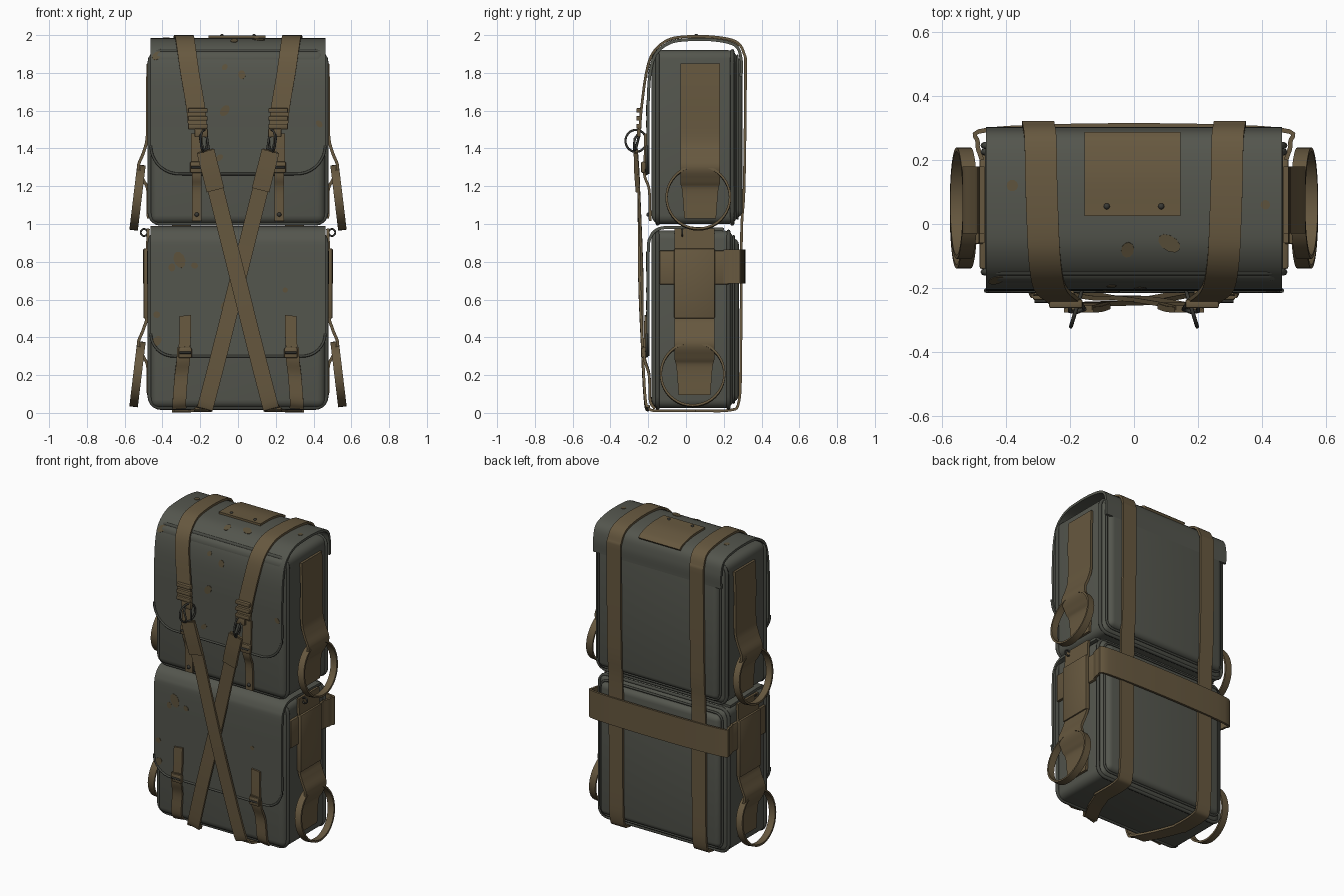
import bpy, bmesh, math
from mathutils import Vector, Matrix
from mathutils.bvhtree import BVHTree

if "Cube" in bpy.data.objects:
    bpy.data.objects.remove(bpy.data.objects["Cube"], do_unlink=True)


def material(name, r, g, b):
    m = bpy.data.materials.new(name)
    m.use_nodes = True
    m.diffuse_color = (r, g, b, 1)
    bsdf = m.node_tree.nodes["Principled BSDF"]
    bsdf.inputs["Base Color"].default_value = (r, g, b, 1)
    bsdf.inputs["Roughness"].default_value = 0.8
    return m


CANVAS = material("grey canvas", .088, .092, .075)
TRIM = material("dark canvas trim", .062, .065, .054)
STRAP = material("brown strap", .135, .098, .05)
METAL = material("dark metal", .04, .04, .034)
STAIN = material("brown stain", .11, .085, .045)


def finish(bm, name, mat, thick=0, angle=35):
    """Turn a bmesh into a shaded object, optionally thickened."""
    bmesh.ops.recalc_face_normals(bm, faces=bm.faces)
    me = bpy.data.meshes.new(name)
    bm.to_mesh(me)
    bm.free()
    ob = bpy.data.objects.new(name, me)
    bpy.context.collection.objects.link(ob)
    me.materials.append(mat)
    bpy.ops.object.select_all(action='DESELECT')
    ob.select_set(True)
    bpy.context.view_layer.objects.active = ob
    if thick:
        mod = ob.modifiers.new("thickness", 'SOLIDIFY')
        mod.thickness, mod.offset = thick, 0
        bpy.ops.object.modifier_apply(modifier=mod.name)
    bpy.ops.object.shade_smooth_by_angle(angle=math.radians(angle))
    return ob


def box(name, lo, hi, mat, bevel=.01, seg=3):
    lo, hi = Vector(lo), Vector(hi)
    bm = bmesh.new()
    bmesh.ops.create_cube(bm, size=1)
    for v in bm.verts:
        v.co = (lo + hi) / 2 + v.co * (hi - lo)
    bmesh.ops.bevel(bm, geom=bm.edges[:], offset=bevel, segments=seg, profile=.5, affect='EDGES')
    return finish(bm, name, mat)


def smooth_path(pts, steps=5):
    """Catmull-Rom curve through the points."""
    p = [Vector(q) for q in pts]
    p = [p[0] * 2 - p[1]] + p + [p[-1] * 2 - p[-2]]
    out = []
    for a, b, c, d in zip(p, p[1:], p[2:], p[3:]):
        for i in range(steps):
            t = i / steps
            out.append(.5 * (2 * b + (c - a) * t + (2 * a - 5 * b + 4 * c - d) * t * t
                             + (3 * b - a - 3 * c + d) * t ** 3))
    return out + [p[-2]]


def ribbon(name, pts, width, axis=(1, 0, 0), thick=.014, mat=STRAP, end=1):
    """Flat strap along a path; end narrows its last quarter."""
    path = smooth_path(pts)
    axis = Vector(axis).normalized() * width / 2
    bm = bmesh.new()
    rows = []
    for i, p in enumerate(path):
        k = 1 + (end - 1) * max(0, i / (len(path) - 1) * 4 - 3)
        rows.append((bm.verts.new(p - axis * k), bm.verts.new(p + axis * k)))
    for (a, b), (c, d) in zip(rows, rows[1:]):
        bm.faces.new((a, b, d, c))
    return finish(bm, name, mat, thick)


def tube(name, pts, radius, mat, cyclic=False):
    cu = bpy.data.curves.new(name, 'CURVE')
    cu.dimensions, cu.bevel_depth, cu.bevel_resolution = '3D', radius, 2
    sp = cu.splines.new('POLY')
    sp.points.add(len(pts) - 1)
    for q, p in zip(sp.points, pts):
        q.co = (*p, 1)
    sp.use_cyclic_u = cyclic
    cu.materials.append(mat)
    ob = bpy.data.objects.new(name, cu)
    bpy.context.collection.objects.link(ob)
    return ob


def rounded_loop(hx, z0, z1, y, r):
    """Rounded rectangle in the plane facing the front."""
    pts = []
    corners = ((hx - r, z1 - r), (r - hx, z1 - r), (r - hx, z0 + r), (hx - r, z0 + r))
    for k, (cx, cz) in enumerate(corners):
        for i in range(6):
            a = math.pi / 2 * (k + i / 5)
            pts.append((cx + r * math.cos(a), y, cz + r * math.sin(a)))
    return pts


def flap(name, profile, hx, z_low, r):
    """Cover sheet with rounded lower corners, and its edge trim."""
    path = [(q.y, q.z) for q in smooth_path([(0, y, z) for y, z in profile])]
    bm = bmesh.new()
    cols, edge = [], []
    for i in range(33):
        x = hx * math.sin(math.pi / 2 * (i / 16 - 1))
        over = max(0, abs(x) - (hx - r))
        z_end = z_low + r - math.sqrt(max(0, r * r - over * over))
        edge.append((x, path[-1][0] - .008, z_end))
        cols.append([bm.verts.new((x, y, z)) for y, z in path] + [bm.verts.new((x, path[-1][0], z_end))])
    for a, b in zip(cols, cols[1:]):
        for j in range(len(a) - 1):
            bm.faces.new((a[j], b[j], b[j + 1], a[j + 1]))
    ob = finish(bm, name, CANVAS, .016)
    tube(name + "_trim", edge, .007, TRIM)
    return ob


def stains(name, target, spots, direction):
    """Thin oval plates laid on a surface: (u, z or y, size, stretch)."""
    src = bmesh.new()
    src.from_mesh(target.data)
    tree = BVHTree.FromBMesh(src)
    d = Vector(direction)
    bm = bmesh.new()
    for u, v, size, stretch in spots:
        start = Vector((u, v, 0)) if d.z else Vector((u, 0, v))
        hit, n, _, _ = tree.ray_cast(start - d * 3, d)
        if hit is None:
            continue
        if n.dot(d) > 0:
            n = -n
        rot = n.to_track_quat('Z', 'Y').to_matrix().to_4x4()
        m = Matrix.Translation(hit + n * .002) @ rot @ Matrix.Rotation(u * 9, 4, 'Z') @ Matrix.Diagonal((1, stretch, 1, 1))
        bmesh.ops.create_circle(bm, cap_ends=True, segments=10, radius=size, matrix=m)
    src.free()
    finish(bm, name, STAIN, .002)


def ring(name, loc, rot, radius, minor, mat):
    bpy.ops.mesh.primitive_torus_add(location=loc, rotation=rot, major_radius=radius, minor_radius=minor,
                                     major_segments=32, minor_segments=8)
    ob = bpy.context.object
    ob.name = name
    ob.data.materials.append(mat)
    bpy.ops.object.shade_smooth()


def rivet(name, loc, radius=.012):
    bm = bmesh.new()
    bmesh.ops.create_uvsphere(bm, u_segments=12, v_segments=6, radius=radius)
    bmesh.ops.translate(bm, verts=bm.verts, vec=loc)
    finish(bm, name, METAL)


# Bag bodies, padded back panels and piping
for label, z0, z1, yb in (("upper", 1.0, 1.92, .27), ("lower", .025, .965, .25)):
    box(label + "_body", (-.465, -.182, z0), (.465, yb, z1), CANVAS, .045, 4)
    box(label + "_back_panel", (-.435, yb - .1, z0 + .035), (.435, yb + .03, z1 - .04), CANVAS, .035, 4)
    for side, y in (("front", -.15), ("back", yb - .025)):
        tube(f"{label}_{side}_piping", rounded_loop(.468, z0 + .002, z1 - .005, y, .06), .011, TRIM, True)
    tube(label + "_back_seam", rounded_loop(.44, z0 + .03, z1 - .03, yb + .002, .05), .007, TRIM, True)

# Flaps
upper_flap = flap("upper_flap", [(.292, 1.78), (.292, 1.87), (.262, 1.945), (.15, 1.974), (0, 1.975), (-.09, 1.957),
                                 (-.16, 1.9), (-.19, 1.8), (-.2, 1.65), (-.2, 1.5)], .462, 1.265, .15)
lower_flap = flap("lower_flap", [(.2, .972), (.05, .977), (-.08, .982), (-.15, .972), (-.188, .93), (-.2, .85),
                                 (-.2, .5)], .462, .3, .12)

# Stains
stains("upper_stains", upper_flap, [(-.07, 1.83, .014, 1.3), (.02, 1.79, .02, 1.2), (-.07, 1.6, .022, 1.5),
       (-.1, 1.35, .015, 1.6), (-.43, 1.89, .02, 1.5), (.43, 1.53, .015, 1.4)], (0, 1, 0))
stains("lower_stains", lower_flap, [(-.31, .81, .03, 1.5), (-.23, .78, .016, 1.2), (-.35, .77, .018, 1.2),
       (.25, .65, .014, 1), (-.43, .38, .022, 1.4), (-.43, .52, .018, 1), (-.07, .57, .018, 1.6)], (0, 1, 0))
stains("top_stains", upper_flap, [(-.38, .12, .018, 1), (.11, -.06, .024, 1.6), (-.02, -.08, .02, 1.3),
       (.41, .06, .015, 1)], (0, 0, -1))

# Top leather patch
ribbon("top_patch", [(-.005, .282, 1.945), (-.005, .25, 1.966), (-.005, .15, 1.988), (-.005, .025, 1.99)], .3, thick=.016)
for x in (-.085, .085):
    rivet("patch_rivet", (x, .055, 1.997), .01)

# Waist band across the back
ribbon("waist_band", [(-.475, .2, .775), (-.488, .255, .775), (-.45, .295, .775), (0, .308, .775), (.45, .295, .775),
                      (.488, .255, .775), (.475, .2, .775)], .18, (0, 0, 1))

for s, side in ((1, "left"), (-1, "right")):
    # Harness strap running up the back and over the top
    ribbon(side + "_harness_strap",
           [(s * x, y, z) for x, y, z in (
               (.3, .05, .012), (.3, .23, .014), (.3, .28, .06), (.3, .29, .3), (.3, .294, .95), (.3, .308, 1.2),
               (.3, .315, 1.8), (.298, .308, 1.9), (.292, .265, 1.965), (.29, .15, 1.99), (.285, 0, 1.992),
               (.28, -.1, 1.972), (.27, -.175, 1.905), (.255, -.21, 1.8), (.225, -.235, 1.62), (.213, -.245, 1.5))], .1)
    # Slider buckle, hook and ring
    for k in range(3):
        box(side + "_slider_bar", (s * .213 - .052, -.263, 1.505 + k * .042), (s * .213 + .052, -.235, 1.53 + k * .042),
            STRAP, .006, 2)
    box(side + "_hook_block", (s * .195 - .035, -.26, 1.46), (s * .195 + .035, -.24, 1.505), STRAP, .006, 2)
    ring(side + "_harness_ring", (s * .18, -.265, 1.44), (0, math.pi / 2, s * .3), .058, .006, METAL)
    tube(side + "_hook", [(s * .2, -.25, 1.48), (s * .2, -.272, 1.45), (s * .18, -.275, 1.39), (s * .155, -.265, 1.4),
                          (s * .165, -.25, 1.46)], .007, METAL, True)
    # Crossing front strap with doubled upper end
    lift = .007 * (1 - s)
    across = (1.36, 0, -.35 * s)
    ribbon(side + "_cross_strap",
           [(s * .172, -.262, 1.39), (s * .118, -.25, 1.18), (0, -.232 - lift, .71), (-s * .09, -.231, .35),
            (-s * .165, -.215, .06), (-s * .178, -.195, .022)], .085, across)
    ribbon(side + "_cross_sleeve", [(s * .172, -.268, 1.385), (s * .145, -.265, 1.28), (s * .12, -.257, 1.18)],
           .095, across, .018)
    ribbon(side + "_under_strap", [(-s * .18, -.2, .025), (-s * .19, -.17, .012), (-s * .25, -.06, .012),
                                   (-s * .3, .07, .012)], .095)
    # Closure straps of the upper flap
    x = s * .218
    ribbon("upper_closure_top", [(x, -.214, 1.48), (x, -.216, 1.4), (x, -.218, 1.29)], .062)
    ribbon("upper_closure_strap", [(x, -.225, 1.33), (x, -.218, 1.25), (x, -.195, 1.18), (x, -.19, 1.015)], .052)
    box("upper_closure_buckle", (x - .036, -.238, 1.27), (x + .036, -.215, 1.33), STRAP, .008, 2)
    rivet("upper_closure_rivet", (x, -.198, 1.05))
    # Closure straps of the lower flap
    x = s * .28
    lean = (1, 0, -s * .1)
    ribbon("lower_closure_top", [(x, -.213, .515), (x, -.216, .42), (x + s * .007, -.219, .3)], .062, lean)
    ribbon("lower_closure_strap", [(x + s * .006, -.224, .35), (x + s * .01, -.218, .28), (x + s * .02, -.195, .2),
                                   (x + s * .03, -.19, .07), (x + s * .03, -.165, .025)], .072, lean)
    box("lower_closure_buckle", (x - .036, -.238, .29), (x + .036, -.216, .345), STRAP, .008, 2)
    for z in (1.3, .318):
        cx = s * (.218 if z > 1 else .28)
        tube("closure_buckle_bar", [(cx - .03, -.24, z), (cx + .03, -.24, z)], .006, METAL)

    # Side straps, carrying loops and end patches
    for label, yc, top, loop_z in (("upper", .075, 1.85, 1.14), ("lower", .045, .975, .205)):
        path = [(.475, top), (.48, top - .15), (.48, loop_z + .33), (.5, loop_z + .24), (.528, loop_z + .16),
                (.5, loop_z + .09), (.478, loop_z + .04), (.475, loop_z - .11)]
        ribbon(f"{side}_{label}_side_strap", [(s * x, yc, z) for x, z in path], .21, (0, 1, 0), .016, end=.8)
        bm = bmesh.new()
        rot = Matrix.Rotation(math.pi / 2 - s * .12, 4, 'Y')
        bmesh.ops.create_cone(bm, cap_ends=False, segments=40, radius1=.168, radius2=.168, depth=.045,
                              matrix=Matrix.Translation((s * .532, yc - .01, loop_z)) @ rot)
        finish(bm, f"{side}_{label}_carry_loop", STRAP, .012)
    box(side + "_end_patch", (min(s * .46, s * .482), -.14, .68), (max(s * .46, s * .482), .23, .86), STRAP, .006, 2)
    box(side + "_strap_overlay", (min(s * .47, s * .5), -.063, .5), (max(s * .47, s * .5), .153, .87), STRAP, .006, 2)
    # Small side hook above the lower strap
    ring(side + "_side_hook", (s * .497, -.02, .955), (math.pi / 2, 0, 0), .018, .005, METAL)
